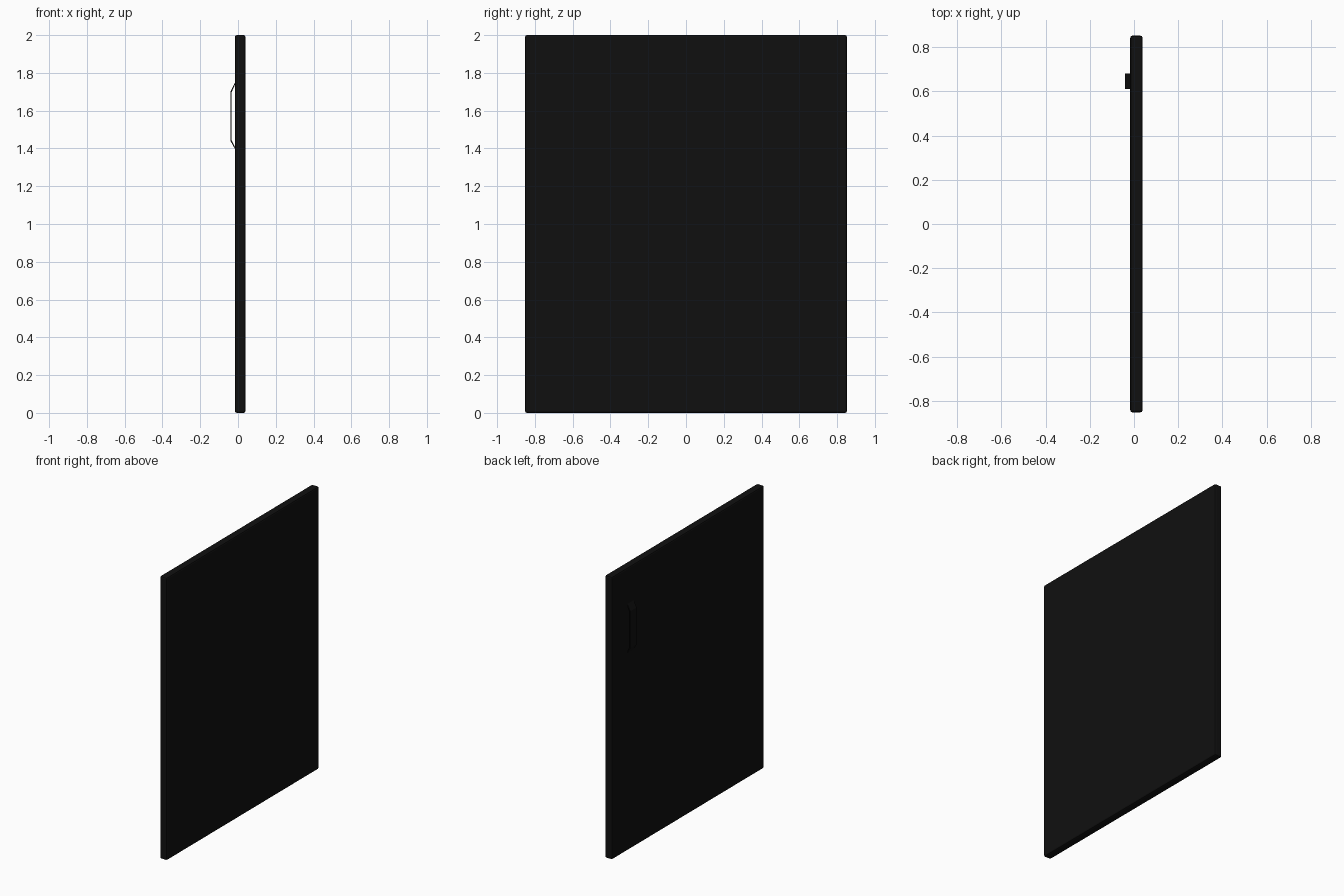
import bpy, bmesh

if "Cube" in bpy.data.objects:
    bpy.data.objects.remove(bpy.data.objects["Cube"])

black = bpy.data.materials.new("black")
black.diffuse_color = (0.005, 0.005, 0.005, 1)
black.use_nodes = True
black.node_tree.nodes["Principled BSDF"].inputs["Base Color"].default_value = black.diffuse_color


def finish(name, bm):
    bmesh.ops.recalc_face_normals(bm, faces=bm.faces)
    mesh = bpy.data.meshes.new(name)
    bm.to_mesh(mesh)
    bm.free()
    mesh.materials.append(black)
    obj = bpy.data.objects.new(name, mesh)
    bpy.context.collection.objects.link(obj)
    return obj


# Door panel: thin slab with softened edges
bm = bmesh.new()
bmesh.ops.create_cube(bm, size=1)
bmesh.ops.scale(bm, vec=(0.056, 1.704, 2.0), verts=bm.verts)
bmesh.ops.translate(bm, vec=(0.011, 0, 1.0), verts=bm.verts)
panel = finish("door_panel", bm)
bevel = panel.modifiers.new("soft_edges", 'BEVEL')
bevel.width = 0.01
bevel.segments = 2

# Pull handle: bent flat strap, side profile (x, z) extruded along y
outer = [(-0.015, 1.75), (-0.04, 1.70), (-0.04, 1.44), (-0.015, 1.395)]
inner = [(-0.015, 1.405), (-0.034, 1.443), (-0.034, 1.697), (-0.015, 1.74)]
bm = bmesh.new()
face = bm.faces.new([bm.verts.new((x, 0.61, z)) for x, z in outer + inner])
ext = bmesh.ops.extrude_face_region(bm, geom=[face])
bmesh.ops.translate(bm, vec=(0, 0.07, 0),
                    verts=[v for v in ext["geom"] if isinstance(v, bmesh.types.BMVert)])
finish("pull_handle", bm)
